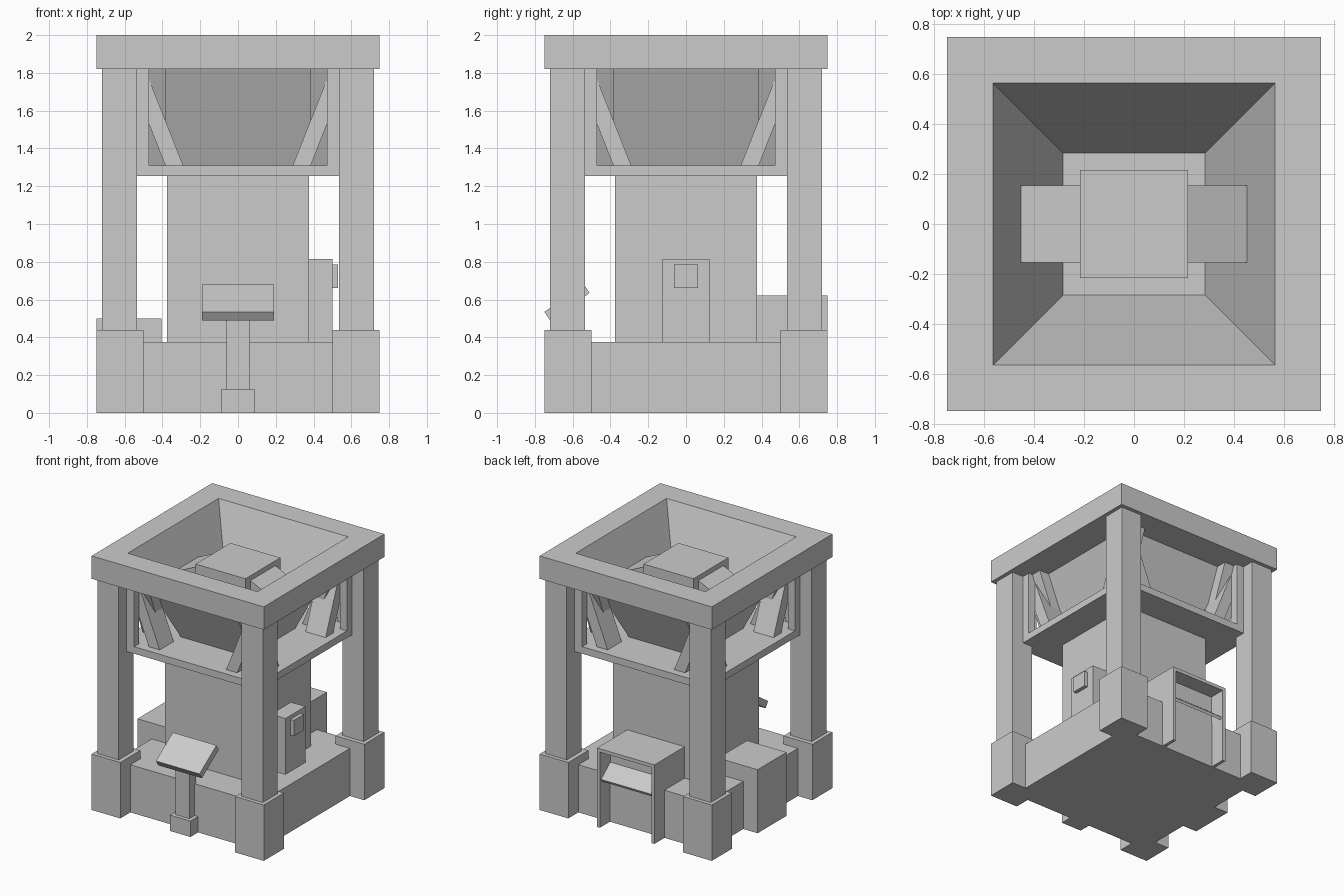
import bpy, bmesh
from mathutils import Matrix
from math import pi

if "Cube" in bpy.data.objects:
    bpy.data.objects.remove(bpy.data.objects["Cube"])


def make(name, bm, turn=0):
    bmesh.ops.recalc_face_normals(bm, faces=bm.faces)
    bm.transform(Matrix.Rotation(turn, 4, 'Z'))
    me = bpy.data.meshes.new(name)
    bm.to_mesh(me)
    bm.free()
    ob = bpy.data.objects.new(name, me)
    bpy.context.collection.objects.link(ob)
    return ob


def prism(name, pts, axis, a, b, turn=0):
    """Extrude a profile (xz when axis is 'Y', yz when axis is 'X') from a to b."""
    bm = bmesh.new()
    put = (lambda p, d: (p[0], d, p[1])) if axis == 'Y' else (lambda p, d: (d, p[0], p[1]))
    ends = [[bm.verts.new(put(p, d)) for p in pts] for d in (a, b)]
    bm.faces.new(ends[0])
    bm.faces.new(ends[1][::-1])
    n = len(pts)
    for i in range(n):
        j = (i + 1) % n
        bm.faces.new((ends[0][i], ends[0][j], ends[1][j], ends[1][i]))
    return make(name, bm, turn)


def box(name, x, y, z, turn=0):
    pts = [(x[0], z[0]), (x[1], z[0]), (x[1], z[1]), (x[0], z[1])]
    return prism(name, pts, 'Y', y[0], y[1], turn)


# base and main body
box('base', (-.625, .625), (-.625, .625), (0, .375))
box('body', (-.375, .375), (-.375, .375), (.375, 1.255))
box('hopper_floor', (-.62, .62), (-.62, .62), (1.255, 1.31))

# rim and square funnel, one closed skin of square loops
bm = bmesh.new()
loops = []
for r, z in [(.75, 1.82), (.75, 2), (.565, 2), (.283, 1.305), (.291, 1.305), (.5, 1.82)]:
    loops.append([bm.verts.new((sx * r, sy * r, z))
                  for sx, sy in ((-1, -1), (1, -1), (1, 1), (-1, 1))])
for k, lo in enumerate(loops):
    hi = loops[(k + 1) % len(loops)]
    for i in range(4):
        j = (i + 1) % 4
        bm.faces.new((lo[i], lo[j], hi[j], hi[i]))
make('hopper', bm)

# corner feet, posts, and on each side a pair of uprights and sloped ribs
for q in range(4):
    t = q * pi / 2
    box('corner_foot', (.5, .75), (-.75, -.5), (0, .44), t)
    box('corner_post', (.535, .72), (-.72, -.535), (.44, 1.82), t)
    for s in (-1, 1):
        box('frame_upright', (s * .47, s * .535), (-.62, -.56), (1.31, 1.82), t)
        rib = [(.29, 1.31), (.385, 1.31), (.585, 1.82), (.492, 1.82)]
        prism('hopper_rib', [(s * x, z) for x, z in rib], 'Y', -.56, -.385, t)

# block and sloping wings inside the funnel
box('inner_block', (-.217, .217), (-.217, .217), (1.31, 1.875))
for s in (-1, 1):
    wing = [(.21, 1.84), (.455, 1.725), (.43, 1.65), (.21, 1.75)]
    prism('inner_wing', [(s * x, z) for x, z in wing], 'Y', -.155, .155)

# front control stand
box('stand_foot', (-.09, .09), (-.72, -.61), (0, .125))
box('stand_post', (-.06, .06), (-.69, -.61), (.125, .55))
prism('control_panel', [(-.75, .535), (-.54, .68), (-.51, .635), (-.72, .49)], 'X', -.19, .19)

# switch box on the right
box('switch_box', (.375, .5), (-.125, .125), (.375, .815))
box('switch_button', (.5, .53), (-.063, .063), (.66, .785))

# motor box on the left
box('side_box', (-.75, -.405), (-.18, .18), (0, .5))

# rear outlet: hood, cheeks and chute flap
box('outlet_back', (-.225, .225), (.375, .62), (0, .6))
box('outlet_top', (-.25, .25), (.375, .75), (.595, .622))
for s in (-1, 1):
    box('outlet_cheek', (s * .225, s * .25), (.375, .75), (0, .595))
prism('outlet_flap', [(.61, .475), (.735, .375), (.725, .355), (.61, .445)], 'X', -.225, .225)
